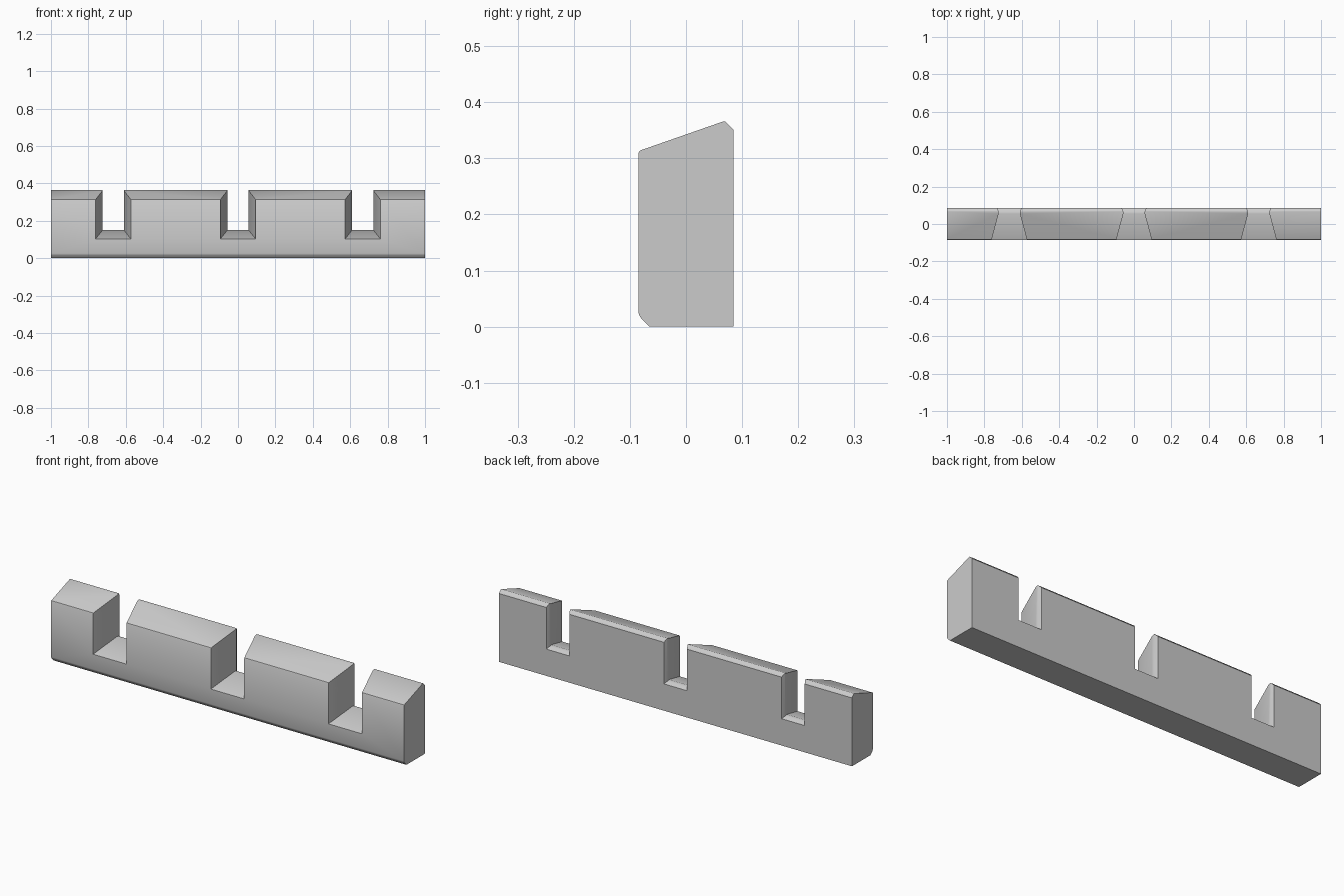
import bpy
import bmesh

old = bpy.data.objects.get("Cube")
if old:
    bpy.data.objects.remove(old, do_unlink=True)

stone = bpy.data.materials.new("stone_grey")
stone.use_nodes = True
colour = (0.6, 0.6, 0.6, 1)
stone.diffuse_color = colour
stone.node_tree.nodes["Principled BSDF"].inputs["Base Color"].default_value = colour


def loft(name, rings):
    """Closed solid through rings of equal point count."""
    bm = bmesh.new()
    loops = [[bm.verts.new(p) for p in ring] for ring in rings]
    n = len(loops[0])
    for a, b in zip(loops, loops[1:]):
        for i in range(n):
            j = (i + 1) % n
            bm.faces.new((a[i], a[j], b[j], b[i]))
    bm.faces.new(loops[0])
    bm.faces.new(loops[-1])
    bmesh.ops.recalc_face_normals(bm, faces=bm.faces[:])
    mesh = bpy.data.meshes.new(name)
    bm.to_mesh(mesh)
    bm.free()
    mesh.materials.append(stone)
    obj = bpy.data.objects.new(name, mesh)
    bpy.context.collection.objects.link(obj)
    return obj


# Wall cross-section (y, z), with sloped cap and softened front edges
profile = [(-0.065, 0), (0.085, 0), (0.085, 0.35), (0.082, 0.354),
           (0.071, 0.365), (0.067, 0.366), (-0.079, 0.315), (-0.083, 0.313),
           (-0.085, 0.309), (-0.085, 0.026), (-0.083, 0.02), (-0.08, 0.015)]
wall = loft("battlement_wall", [[(x, y, z) for y, z in profile] for x in (-1, 1)])

# Notch sections from front to back: y, half width, floor height
sections = [(-0.105, 0.1, 0.096), (0.055, 0.057, 0.15),
            (0.068, 0.0575, 0.147), (0.085, 0.065, 0.137), (0.1, 0.072, 0.128)]
cutters = []
for k in (-1, 0, 1):
    cx = k * 0.667
    cutters.append(loft("notch_cutter", [
        [(cx - w, y, z), (cx + w, y, z), (cx + w, y, 0.5), (cx - w, y, 0.5)]
        for y, w, z in sections]))

# Cut the notches and keep the result
bpy.context.view_layer.objects.active = wall
for cutter in cutters:
    cutter.hide_render = True
    mod = wall.modifiers.new("notch", 'BOOLEAN')
    mod.operation = 'DIFFERENCE'
    mod.solver = 'EXACT'
    mod.object = cutter
    bpy.ops.object.modifier_apply(modifier=mod.name)
    bpy.data.objects.remove(cutter, do_unlink=True)

# Smooth the softened edges, keep the corners crisp
bpy.ops.object.select_all(action='DESELECT')
wall.select_set(True)
bpy.ops.object.shade_smooth_by_angle(angle=0.6)
